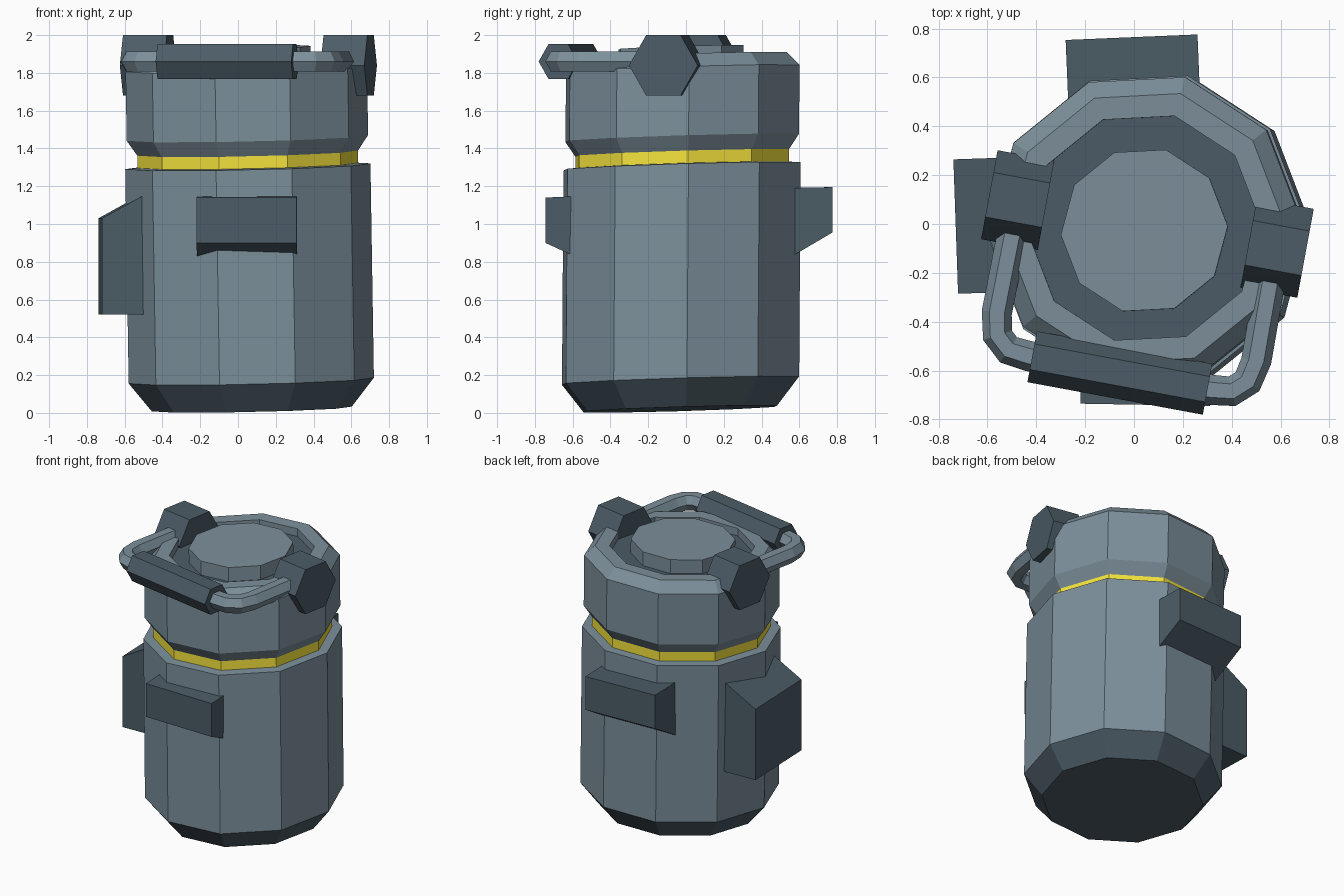
import bpy, bmesh, math
from mathutils import Matrix, Vector

if "Cube" in bpy.data.objects:
    bpy.data.objects.remove(bpy.data.objects["Cube"])

def material(name, rgb):
    m = bpy.data.materials.new(name)
    m.diffuse_color = (*rgb, 1)
    m.use_nodes = True
    m.node_tree.nodes["Principled BSDF"].inputs["Base Color"].default_value = m.diffuse_color
    return m

STEEL = material("steel", (0.20, 0.275, 0.325))
SLATE = material("slate", (0.072, 0.108, 0.135))
YELLOW = material("yellow", (0.90, 0.76, 0.045))

def finish(name, bm, mat):
    bmesh.ops.recalc_face_normals(bm, faces=bm.faces)
    me = bpy.data.meshes.new(name)
    bm.to_mesh(me)
    bm.free()
    me.materials.append(mat)
    ob = bpy.data.objects.new(name, me)
    bpy.context.collection.objects.link(ob)
    return ob

def loft(bm, rings, caps=(True, True)):
    """Skin a list of vertex rings."""
    rings = [[bm.verts.new(p) for p in ring] for ring in rings]
    n = len(rings[0])
    for a, b in zip(rings, rings[1:]):
        for i in range(n):
            j = (i + 1) % n
            bm.faces.new((a[i], a[j], b[j], b[i]))
    if caps[0]:
        bm.faces.new(rings[0])
    if caps[1]:
        bm.faces.new(rings[-1])

def lathe(name, profile, mat, caps=(True, True), dy=0):
    """Ten-sided turned part on the slightly crooked canister axis."""
    bm = bmesh.new()
    rings = []
    for r, z in profile:
        ring = []
        for k in range(10):
            a = math.radians(3 + 36 * k)
            x = 0.073 - 0.016 * z + r * math.cos(a)
            y = dy - 0.03 + 0.007 * z + r * math.sin(a)
            ring.append((x, y, z + 0.022 * x + 0.03 * y))
        rings.append(ring)
    loft(bm, rings, caps)
    return finish(name, bm, mat)

def prism(name, profile, half, angle, origin, mat):
    """Extrude an (outward, z) profile sideways, then turn it about z."""
    bm = bmesh.new()
    loft(bm, [[(u, s * half, z) for u, z in profile] for s in (-1, 1)])
    bm.transform(Matrix.Translation(origin) @ Matrix.Rotation(math.radians(angle), 4, 'Z'))
    return finish(name, bm, mat)

def hexagon(r):
    return [(r * math.cos(k * math.pi / 3), r * math.sin(k * math.pi / 3)) for k in range(6)]

# Chamfered dark base, canister body, neck band and lid
lathe("base", [(0.53, 0.02), (0.65, 0.17), (0.60, 0.18)], SLATE)
lathe("body", [(0.65, 0.17), (0.65, 1.305), (0.575, 1.31)], STEEL)
lathe("neck_band", [(0.585, 1.30), (0.585, 1.38)], YELLOW)
lathe("lid", [(0.57, 1.375), (0.585, 1.375), (0.64, 1.455), (0.64, 1.82), (0.57, 1.89),
              (0.475, 1.89), (0.475, 1.82)], STEEL, (True, False))
lathe("lid_recess", [(0.476, 1.81), (0.476, 1.835)], SLATE)
lathe("lid_knob", [(0.342, 1.82), (0.342, 1.935)], STEEL, dy=-0.01)

# Side panels
prism("left_panel", [(0.45, 0.52), (0.73, 0.52), (0.73, 1.03), (0.45, 1.185)],
      0.275, 182, (0, 0.015, 0), SLATE)
prism("front_panel", [(0.5, 0.79), (0.74, 0.90), (0.74, 1.14), (0.5, 1.15)],
      0.265, 269, (0.058, 0, 0), SLATE)
prism("back_panel", [(0.5, 0.80), (0.765, 0.955), (0.765, 1.195), (0.5, 1.19)],
      0.27, 92.4, (0.022, 0, 0), SLATE)

# Carry handle frame, turned a little about z
TURN = -10.5
frame = Matrix.Translation((0.055, 0, 0)) @ Matrix.Rotation(math.radians(TURN), 4, 'Z')

# Hexagonal hinge blocks
for side, s in (("left", -1), ("right", 1)):
    prism(side + "_hinge", hexagon(0.185), 0.118, TURN - 90,
          frame @ Vector((s * 0.54, 0, 1.84)), SLATE)

# Bent handle tube
half_path = [(0.535, 0), (0.54, -0.47), (0.52, -0.56), (0.465, -0.61), (0.38, -0.62)]
path = [Vector((-x, y, 1.86)) for x, y in half_path]
path += [Vector((x, y, 1.86)) for x, y in reversed(half_path)]
rings = []
for i, p in enumerate(path):
    t = (path[min(i + 1, len(path) - 1)] - path[max(i - 1, 0)]).normalized()
    n = Vector((-t.y, t.x, 0))
    rings.append([frame @ (p + n * u + Vector((0, 0, v))) for u, v in hexagon(0.062)])
bm = bmesh.new()
loft(bm, rings)
finish("handle_tube", bm, STEEL)

# Hand grip
prism("handle_grip", hexagon(0.106), 0.365, TURN - 90,
      frame @ Vector((0, -0.62, 1.86)), SLATE)
